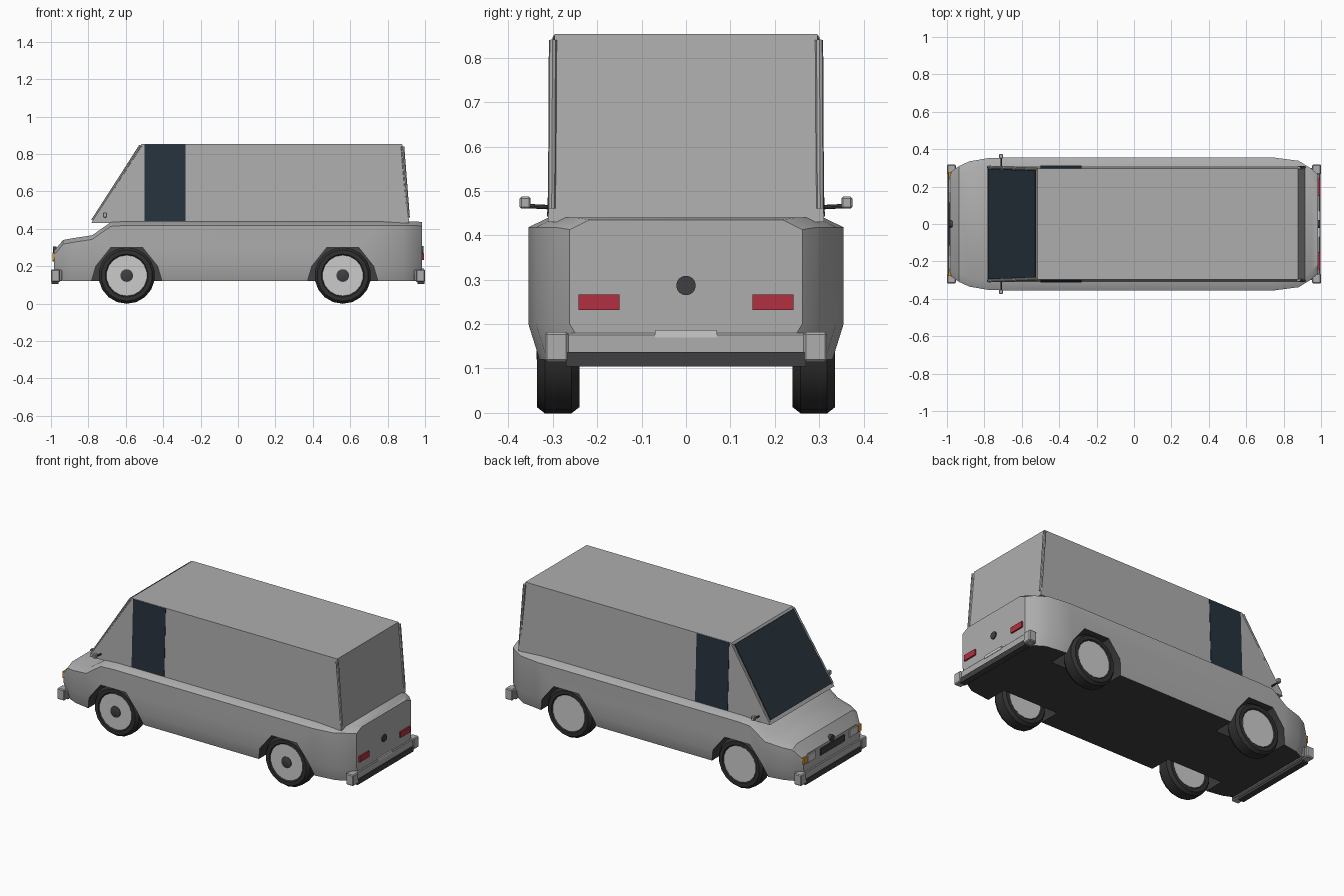
import bpy, bmesh, math
from mathutils import Vector

if "Cube" in bpy.data.objects:
    bpy.data.objects.remove(bpy.data.objects["Cube"])


def mat(name, r, g, b):
    m = bpy.data.materials.new(name)
    m.diffuse_color = (r, g, b, 1)
    m.use_nodes = True
    m.node_tree.nodes["Principled BSDF"].inputs["Base Color"].default_value = m.diffuse_color
    return m


DARK = mat("dark_trim", 0.05, 0.05, 0.055)
RUBBER = mat("rubber", 0.03, 0.03, 0.03)
GLASS = mat("glass", 0.02, 0.032, 0.045)
RED = mat("red_lamp", 0.45, 0.03, 0.05)
AMBER = mat("amber_lamp", 0.7, 0.3, 0.03)
PALE = mat("pale_metal", 0.62, 0.62, 0.65)
GREY = mat("body_grey", 0.42, 0.42, 0.42)


def finish(name, bm, material=None, angle=30):
    bmesh.ops.recalc_face_normals(bm, faces=bm.faces)
    me = bpy.data.meshes.new(name)
    bm.to_mesh(me)
    bm.free()
    ob = bpy.data.objects.new(name, me)
    bpy.context.collection.objects.link(ob)
    if material:
        me.materials.append(material)
    smooth(ob, angle)
    return ob


def smooth(ob, angle=30):
    bpy.ops.object.select_all(action='DESELECT')
    ob.select_set(True)
    bpy.context.view_layer.objects.active = ob
    bpy.ops.object.shade_smooth_by_angle(angle=math.radians(angle))


def loft(name, rings, material=None, angle=30):
    """Skin a list of equal-length closed rings and cap both ends."""
    bm = bmesh.new()
    vs = [[bm.verts.new(p) for p in r] for r in rings]
    n = len(vs[0])
    for a, b in zip(vs, vs[1:]):
        for i in range(n):
            bm.faces.new((a[i], a[(i + 1) % n], b[(i + 1) % n], b[i]))
    bm.faces.new(vs[0])
    bm.faces.new(vs[-1])
    return finish(name, bm, material, angle)


def box(name, x0, x1, y0, y1, z0, z1, material=None, bevel=0.0):
    bm = bmesh.new()
    bmesh.ops.create_cube(bm, size=1)
    for v in bm.verts:
        v.co = ((x0 + x1) / 2 + v.co.x * (x1 - x0),
                (y0 + y1) / 2 + v.co.y * (y1 - y0),
                (z0 + z1) / 2 + v.co.z * (z1 - z0))
    if bevel:
        bmesh.ops.bevel(bm, geom=bm.edges[:], offset=bevel, segments=1, affect='EDGES')
    return finish(name, bm, material)


def slab(name, corners, t, material=None):
    """Thin panel: a quad thickened by t to both sides."""
    c = [Vector(p) for p in corners]
    n = (c[1] - c[0]).cross(c[3] - c[0]).normalized() * t
    return loft(name, [[p - n for p in c], [p + n for p in c]], material)


def rod(name, a, b, r, material=None, sides=8):
    a, b = Vector(a), Vector(b)
    q = (b - a).to_track_quat('Z', 'Y')
    ring = [q @ Vector((r * math.cos(k), r * math.sin(k), 0))
            for k in (2 * math.pi * i / sides for i in range(sides))]
    return loft(name, [[a + p for p in ring], [b + p for p in ring]], material)


# Lower body: stations of x, half width, top, bottom
stations = [(-0.985, 0.275, 0.28, 0.16), (-0.935, 0.31, 0.34, 0.12), (-0.88, 0.335, 0.35, 0.12),
            (-0.78, 0.352, 0.365, 0.12), (-0.68, 0.355, 0.435, 0.12), (-0.6, 0.355, 0.44, 0.12),
            (0.75, 0.355, 0.44, 0.12), (0.88, 0.338, 0.44, 0.12), (0.95, 0.295, 0.44, 0.12),
            (0.985, 0.262, 0.435, 0.16)]
rings = []
for x, w, zt, zb in stations:
    half = [(w - 0.025, zb), (w, 0.2), (w, zt - 0.022), (w - 0.045, zt)]
    rings.append([(x, y, z) for y, z in half] + [(x, -y, z) for y, z in reversed(half)])
body = loft("lower_body", rings, GREY)
body.data.materials.append(DARK)
for p in body.data.polygons:
    if p.normal.z < -0.6:
        p.material_index = 1

# Wheel arches cut out of the body
WHEELS = (-0.595, 0.56)
for wx in WHEELS:
    for s in (-1, 1):
        arch = [(-0.2, 0.08), (-0.165, 0.2), (-0.085, 0.3), (0.085, 0.3), (0.165, 0.2), (0.2, 0.08)]
        cutter = loft("arch_cutter", [[(wx + x, s * y, z) for x, z in arch] for y in (0.2, 0.45)], DARK)
        cutter.hide_render = True
        m = body.modifiers.new("arch", 'BOOLEAN')
        m.operation, m.object, m.solver = 'DIFFERENCE', cutter, 'EXACT'
        m.material_mode = 'TRANSFER'
        bpy.context.view_layer.objects.active = body
        bpy.ops.object.modifier_apply(modifier=m.name)
        bpy.data.objects.remove(cutter)
smooth(body)

# Upper body: wedge-fronted box, slightly narrower at the roof
WB, WT, ZB, ZT = 0.311, 0.296, 0.43, 0.853
cab = [(-0.785, ZB, WB), (-0.515, ZT, WT), (0.878, ZT, WT), (0.915, ZB, WB)]
loft("upper_body", [[(x, s * w, z) for x, z, w in cab] for s in (-1, 1)], GREY)

# Windscreen
slab("windscreen", [(-0.775, -0.295, 0.45), (-0.775, 0.295, 0.45),
                    (-0.525, 0.285, 0.842), (-0.525, -0.285, 0.842)], 0.006, GLASS)

for s in (-1, 1):
    # Side door glass
    slab("side_window", [(-0.5, s * WB, 0.442), (-0.28, s * WB, 0.442),
                         (-0.28, s * WT, 0.85), (-0.5, s * WT, 0.85)], 0.002, GLASS)
    # Corner trim on windscreen and rear
    rod("windscreen_pillar", (-0.777, s * 0.304, 0.445), (-0.52, s * 0.293, 0.845), 0.008, GREY)
    rod("rear_pillar", (0.91, s * 0.302, 0.46), (0.88, s * 0.3, 0.84), 0.009, GREY)
    # Door mirrors
    rod("mirror_arm", (-0.71, s * 0.3, 0.463), (-0.71, s * 0.36, 0.466), 0.005, DARK)
    box("mirror", -0.722, -0.7, *sorted((s * 0.35, s * 0.375)), 0.46, 0.487, GREY, 0.004)
    # Lamps
    box("tail_lamp", 0.975, 0.994, *sorted((s * 0.15, s * 0.242)), 0.232, 0.267, RED)
    box("headlamp", -0.992, -0.97, *sorted((s * 0.165, s * 0.24)), 0.228, 0.272, PALE)
    box("indicator", -0.992, -0.96, *sorted((s * 0.245, s * 0.278)), 0.23, 0.27, AMBER)

# Bumpers with end caps and a dark lower strip
for e in (-1, 1):
    box("bumper_bar", *sorted((e * 0.94, e * 0.992)), -0.3, 0.3, 0.12, 0.18, GREY, 0.004)
    box("bumper_strip", *sorted((e * 0.96, e * 0.997)), -0.27, 0.27, 0.105, 0.137, DARK)
    for s in (-1, 1):
        box("bumper_cap", *sorted((e * 0.952, e * 1.0)), *sorted((s * 0.265, s * 0.318)),
            0.115, 0.182, GREY, 0.005)

# Grille, round badges and plate
box("grille", -0.992, -0.97, -0.115, 0.115, 0.225, 0.265, DARK)
rod("front_badge", (-0.97, 0, 0.285), (-0.99, 0, 0.285), 0.02, DARK, 16)
rod("rear_lock", (0.97, 0, 0.287), (0.991, 0, 0.287), 0.022, DARK, 16)
box("rear_plate", 0.975, 0.994, -0.07, 0.07, 0.17, 0.187, PALE)


def lathe(name, profile, cx, cy, material, sides=18):
    """Solid turned about a y axis; profile holds (radius, y)."""
    return loft(name, [[(cx + r * math.cos(k), cy + y, 0.15 + r * math.sin(k))
                        for k in (2 * math.pi * (i + 0.5) / sides for i in range(sides))]
                       for r, y in profile], material)


# Wheels: tyre, rim disc on both faces, hub on one face
for wx in WHEELS:
    for s in (-1, 1):
        cy = s * 0.288
        lathe("tyre", [(0.108, -0.04), (0.115, -0.048), (0.137, -0.048), (0.151, -0.03),
                       (0.151, 0.03), (0.137, 0.048), (0.115, 0.048), (0.108, 0.04)], wx, cy, RUBBER)
        lathe("rim", [(0.109, -0.043), (0.109, 0.043)], wx, cy, PALE)
        lathe("hub", [(0.034, -0.03), (0.034, -0.046), (0.028, -0.049)], wx, cy, DARK)
